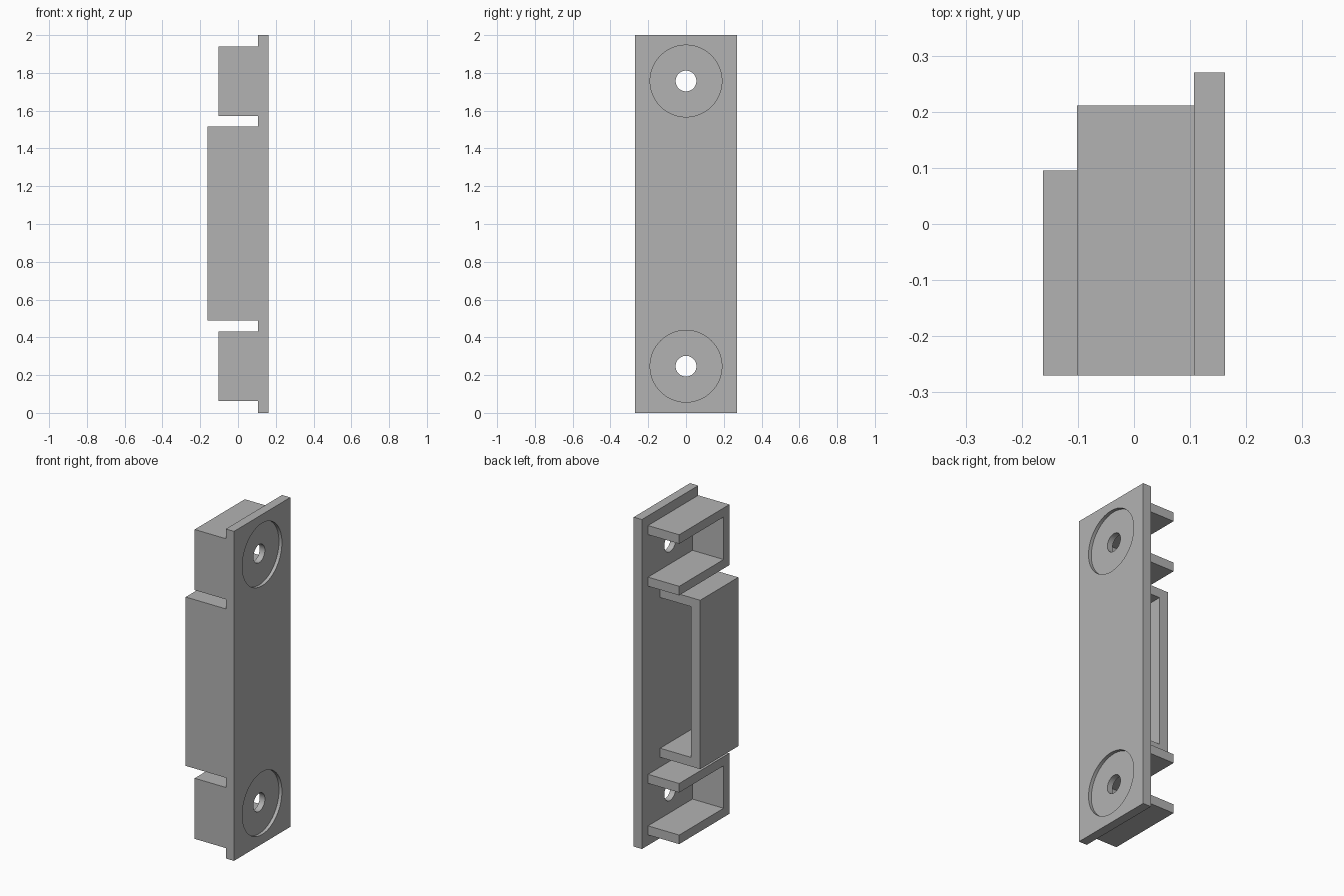
import bpy
import math

cube = bpy.data.objects.get("Cube")
if cube:
    bpy.data.objects.remove(cube, do_unlink=True)

grey = bpy.data.materials.new("plain_grey")
grey.use_nodes = True
colour = (0.45, 0.45, 0.45, 1)
grey.diffuse_color = colour
grey.node_tree.nodes["Principled BSDF"].inputs["Base Color"].default_value = colour


def box(name, x, y, z):
    """Box from its (low, high) range on each axis."""
    bpy.ops.mesh.primitive_cube_add(size=1, location=[sum(r) / 2 for r in (x, y, z)])
    ob = bpy.context.object
    ob.name = name
    ob.scale = [r[1] - r[0] for r in (x, y, z)]
    bpy.ops.object.transform_apply(location=True, rotation=False, scale=True)
    ob.data.materials.append(grey)
    return ob


def disc(name, radius, x, z):
    """Cylinder lying along x."""
    bpy.ops.mesh.primitive_cylinder_add(
        vertices=64, radius=radius, depth=x[1] - x[0],
        location=(sum(x) / 2, 0, z), rotation=(0, math.pi / 2, 0))
    ob = bpy.context.object
    ob.name = name
    ob.data.materials.append(grey)
    return ob


def cut(target, cutter):
    """Subtract the cutter and discard it."""
    mod = target.modifiers.new("cut", "BOOLEAN")
    mod.operation = "DIFFERENCE"
    mod.solver = "EXACT"
    mod.object = cutter
    bpy.context.view_layer.objects.active = target
    bpy.ops.object.modifier_apply(modifier=mod.name)
    bpy.data.objects.remove(cutter, do_unlink=True)


BACK, FACE = 0.107, 0.162      # inner and outer side of the plate
FRONT, REAR = -0.27, 0.27
WALL = 0.055
HOLES = {"lower": 0.247, "upper": 1.757}

# Mounting plate with a shallow round recess and a through hole at each end
plate = box("mounting_plate", (BACK, FACE), (FRONT, REAR), (0, 2))
for z in HOLES.values():
    cut(plate, disc("recess_cutter", 0.19, (FACE - 0.02, FACE + 0.1), z))
    cut(plate, disc("hole_cutter", 0.055, (0, 0.3), z))

# U-shaped end brackets, open at the side and the rear
for label, z in HOLES.items():
    low, high = z - 0.184, z + 0.184
    bracket = box(label + "_bracket", (-0.102, BACK), (FRONT, 0.211), (low, high))
    cut(bracket, box("bracket_cutter", (-0.3, 0.3), (FRONT + WALL, 0.5),
                     (low + WALL, high - WALL)))

# Middle housing, closed at the side and open at the rear
low, high = 0.49, 1.515
housing = box("middle_housing", (-FACE, BACK), (FRONT, 0.095), (low, high))
cut(housing, box("housing_cutter", (-FACE + 0.061, 0.3), (FRONT + WALL, 0.5),
                 (low + WALL, high - WALL)))

# Smooth hole walls, crisp edges elsewhere
bpy.ops.object.select_all(action="DESELECT")
plate.select_set(True)
bpy.context.view_layer.objects.active = plate
bpy.ops.object.shade_smooth_by_angle(angle=math.radians(30))
